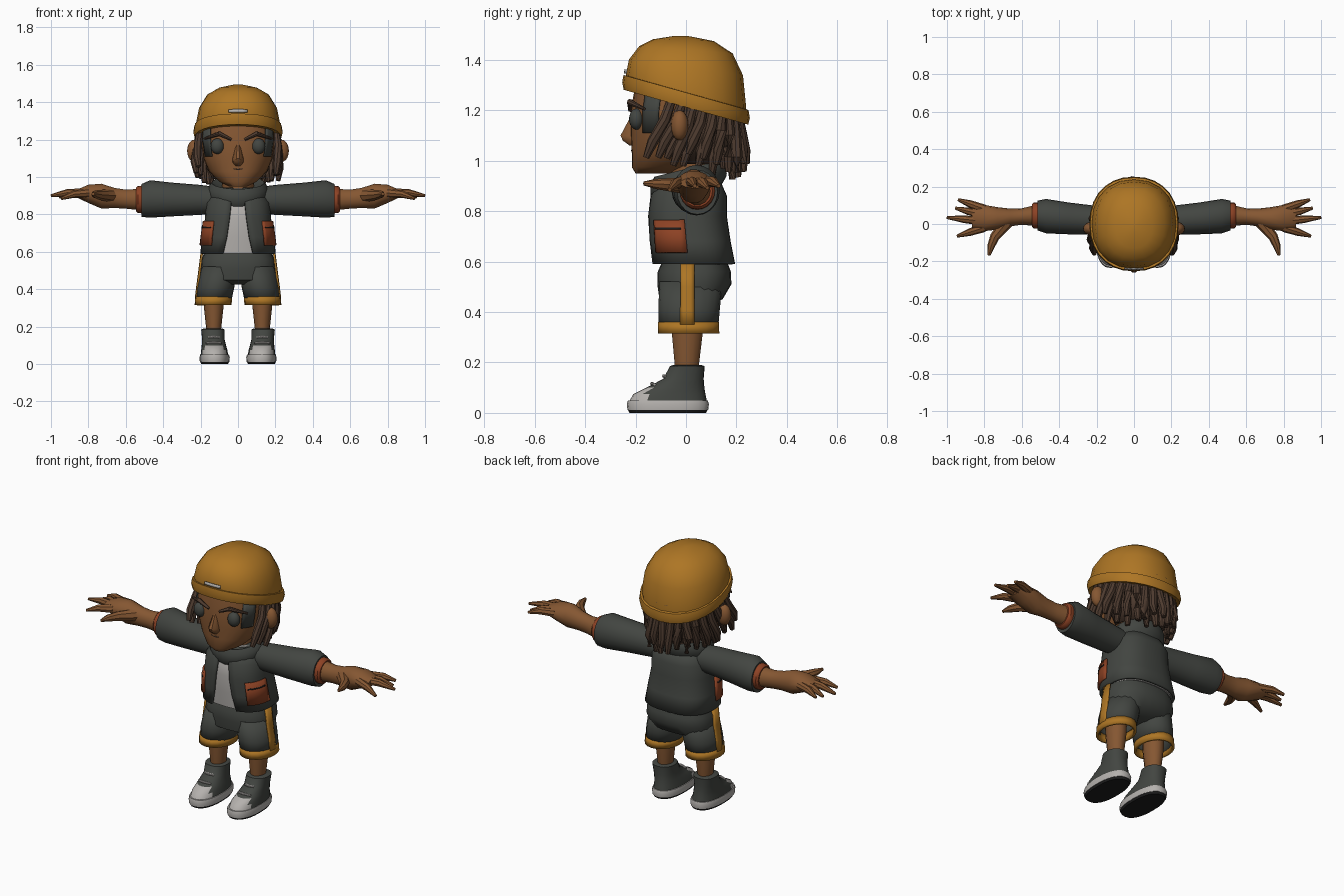
import bpy, bmesh, random
from math import sin, cos, radians, copysign
from mathutils import Vector

random.seed(4)
if "Cube" in bpy.data.objects:
    bpy.data.objects.remove(bpy.data.objects["Cube"])


def material(name, *rgb):
    m = bpy.data.materials.new(name)
    m.use_nodes = True
    m.diffuse_color = (*rgb, 1)
    m.node_tree.nodes["Principled BSDF"].inputs["Base Color"].default_value = (*rgb, 1)
    return m


gold = material("mustard", .42, .18, .018)
cloth = material("charcoal", .055, .06, .053)
rust = material("rust", .27, .055, .018)
skin = material("brown skin", .235, .095, .032)
hair = material("dark brown hair", .075, .043, .028)
pale = material("pale grey", .46, .44, .42)
black = material("black rubber", .012, .012, .012)
parts = []


def finish(name, bm, mat, mirror=False, thick=0):
    bmesh.ops.remove_doubles(bm, verts=bm.verts, dist=.0005)
    bmesh.ops.recalc_face_normals(bm, faces=bm.faces)
    mesh = bpy.data.meshes.new(name)
    bm.to_mesh(mesh)
    bm.free()
    mesh.materials.append(mat)
    ob = bpy.data.objects.new(name, mesh)
    bpy.context.collection.objects.link(ob)
    if thick:
        mod = ob.modifiers.new("thickness", 'SOLIDIFY')
        mod.thickness, mod.offset = thick, 0
    if mirror:
        ob.modifiers.new("mirror", 'MIRROR')
    parts.append(ob)
    return ob


def bridge(bm, rings, closed=True, cap=True):
    """Join successive rings of points with quads."""
    rows = [[bm.verts.new(p) for p in ring] for ring in rings]
    n = len(rows[0])
    for a, b in zip(rows, rows[1:]):
        for i in range(n if closed else n - 1):
            j = (i + 1) % n
            bm.faces.new((a[i], a[j], b[j], b[i]))
    if closed and cap:
        bm.faces.new(rows[0])
        bm.faces.new(rows[-1])


def loft(name, rings, mat, arcs=None, power=2, axis='Z', segs=20, cap=True, **opts):
    """Rings: centre x y z, two radii, optional tilt. Arcs: start and end degrees."""
    out = []
    for k, (x, y, z, ra, rb, *tilt) in enumerate(rings):
        lo, hi = (arcs[k] if isinstance(arcs, list) else arcs) if arcs else (0, 360)
        pts = []
        for i in range(segs + 1 if arcs else segs):
            a = radians(lo + (hi - lo) * i / segs)
            u = ra * copysign(abs(cos(a)) ** (2 / power), cos(a))
            v = rb * copysign(abs(sin(a)) ** (2 / power), sin(a))
            slope = tilt[0] if tilt else 0
            pts.append((x + u, y + v, z + slope * v) if axis == 'Z' else (x, y + u, z + v))
        out.append(pts)
    bm = bmesh.new()
    bridge(bm, out, not arcs, cap)
    return finish(name, bm, mat, **opts)


def tubes(name, paths, mat, segs=8, **opts):
    """Each path is a list of (point, radius)."""
    bm = bmesh.new()
    for path in paths:
        pts = [Vector(p) for p, r in path]
        rings = []
        for i, (p, r) in enumerate(path):
            d = pts[min(i + 1, len(pts) - 1)] - pts[max(i - 1, 0)]
            q = d.to_track_quat('Z', 'Y')
            rings.append([pts[i] + q @ Vector((r * cos(radians(360 * k / segs)),
                          r * sin(radians(360 * k / segs)), 0)) for k in range(segs)])
        bridge(bm, rings)
    return finish(name, bm, mat, **opts)


def ball(name, centre, size, mat):
    bm = bmesh.new()
    bmesh.ops.create_uvsphere(bm, u_segments=16, v_segments=10, radius=1)
    bmesh.ops.scale(bm, verts=bm.verts, vec=size)
    bmesh.ops.translate(bm, verts=bm.verts, vec=centre)
    return finish(name, bm, mat, mirror=True)


def grow(rings, d):
    return [(x, y, z, a + d, b + d, *t) for x, y, z, a, b, *t in rings]


# Head and face
head = [(0, -.13, .95, .05, .07), (0, -.1, .975, .1, .115), (0, -.05, 1.03, .155, .165),
        (0, -.02, 1.1, .185, .2), (0, -.01, 1.2, .2, .21), (0, 0, 1.3, .2, .2)]
loft("head", head, skin, power=2.3, segs=28)
loft("neck", [(0, .02, .85, .08, .08), (0, .02, 1.04, .09, .09)], skin)
loft("nose", [(0, -.2, 1.18, .012, .018), (0, -.212, 1.1, .03, .05),
              (0, -.208, 1.08, .032, .045), (0, -.2, 1.06, .018, .025)], skin, segs=10)
ball("ears", (.232, -.025, 1.14), (.04, .035, .06), skin)
ball("eyes", (.11, -.196, 1.165), (.036, .03, .042), cloth)
tubes("eyebrows", [[((.035, -.222, 1.2), .007), ((.1, -.222, 1.232), .013),
                    ((.18, -.165, 1.205), .006)]], hair, mirror=True)
tubes("mouth", [[((-.025, -.211, 1.045), .004), ((0, -.214, 1.04), .004),
                 ((.025, -.211, 1.045), .004)]], hair)
loft("sideburns", grow([(0, -.018, 1.11, .187, .201), (0, -.01, 1.2, .2, .21),
                        (0, -.005, 1.26, .2, .205)], .003),
     cloth, arcs=(-46, -24), power=2.3, segs=4, mirror=True, thick=.006)

# Hair: a scalp shell and hanging locks
loft("scalp", [(0, .01, .99, .13, .15), (0, .01, 1.08, .18, .19), (0, .01, 1.24, .21, .22)],
     hair, arcs=(-2, 182), thick=.01)


def lock(deg, inset, length):
    a = radians(deg)
    c, s = cos(a), sin(a)
    sweep = .1 * (1 - max(s, 0)) ** .7
    top = 1.25 - .3 * s * .2
    end = 1.0 - .05 * s + length
    r = .205 - inset
    jig = random.uniform(-.012, .012)
    return [((r * c, r * s, top), .018),
            (((r + .015) * c, (r + .015) * s - sweep * .3, (top * .6 + end * .4)), .022),
            (((r + .022) * c + jig, (r + .03) * s - sweep * .75, top * .25 + end * .75), .022),
            (((r + .015) * c + jig, (r + .035) * s - sweep, end), .013)]


locks = [lock(-14 + i * 208 / 18, 0, random.uniform(-.015, .05)) for i in range(19)]
locks += [lock(5 + i * 170 / 13, .03, random.uniform(-.03, .02)) for i in range(14)]
tubes("hair_locks", locks, hair)

# Knitted cap with a tilted turn-up
loft("cap_dome", [(0, 0, 1.25, .225, .237, -.28), (0, 0, 1.28, .226, .238, -.26),
                  (0, 0, 1.37, .208, .226, -.14), (0, 0, 1.44, .165, .185, -.08),
                  (0, -.01, 1.478, .1, .12, -.03), (0, -.02, 1.495, .02, .025)], gold, power=2.2)
loft("cap_band", [(0, 0, 1.215, .205, .225, -.28), (0, 0, 1.212, .232, .247, -.28),
                  (0, 0, 1.24, .239, .253, -.28), (0, 0, 1.27, .234, .248, -.28),
                  (0, 0, 1.272, .215, .23, -.28)], gold, power=2.2, segs=28)
loft("cap_tag", [(0, 0, 1.283, .23, .243, -.26), (0, 0, 1.307, .226, .24, -.23)],
     pale, arcs=(-101, -79), power=2.2, segs=4, thick=.007)

# Jacket over a shirt
body = [(0, .028, .59, .195, .16), (0, .015, .68, .185, .155), (0, .005, .78, .17, .15),
        (0, .01, .86, .165, .145), (0, .02, .94, .115, .1)]
loft("shirt", grow(body, -.014), pale, power=2.6, segs=24)
gaps = [18, 13, 10, 8, 8]
loft("jacket", body, cloth, arcs=[(g - 90, 270 - g) for g in gaps],
     power=2.6, segs=32, thick=.014)
loft("collar", [(0, .01, .87, .14, .13, .25), (0, .01, .9, .16, .15, .25),
                (0, .01, .945, .16, .15, .25), (0, .01, .97, .14, .135, .25),
                (0, .01, .95, .1, .1, .25)], cloth, segs=24)
loft("pockets", grow([(0, .019, .635, .19, .157), (0, .012, .7, .182, .153),
                      (0, .006, .765, .172, .15)], .01),
     rust, arcs=(-50, -2), power=2.6, segs=8, mirror=True, thick=.012)
loft("pocket_slits", grow([(0, .009, .727, .178, .152), (0, .009, .734, .177, .152)], .015),
     black, arcs=(-46, -6), power=2.6, segs=8, mirror=True, thick=.006)
loft("sleeves", [(.1, .02, .875, .07, .07), (.2, .02, .878, .077, .08),
                 (.35, .03, .88, .085, .09), (.47, .042, .883, .092, .1),
                 (.515, .045, .875, .08, .088)], cloth, axis='X', mirror=True)
loft("cuffs", [(.5, .045, .88, .066, .07), (.515, .045, .88, .07, .074),
               (.535, .045, .88, .07, .072), (.545, .045, .88, .06, .062)],
     rust, axis='X', mirror=True)

# Bare forearms, palms and fingers
loft("forearms", [(.53, .045, .88, .055, .058), (.6, .04, .882, .044, .052),
                  (.66, .035, .888, .047, .055), (.73, .03, .898, .06, .068),
                  (.8, .032, .91, .07, .05), (.865, .035, .912, .06, .02)],
     skin, axis='X', segs=14, mirror=True)
tips = [(.94, .13, .9), (.955, .085, .892), (1, .035, .9), (.945, -.065, .885)]
fingers = []
for k, tip in enumerate(tips):
    base = Vector((.8, .08 - .033 * k, .915))
    mid = base.lerp(Vector(tip), .55) + Vector((0, 0, .01))
    fingers.append([(base, .024), (mid, .02), (tip, .008)])
fingers.append([((.68, .01, .9), .035), ((.745, -.07, .905), .026),
                ((.765, -.12, .908), .02), ((.775, -.168, .91), .008)])
tubes("fingers", fingers, skin, mirror=True)

# Shorts with hem and side stripe
loft("shorts_seat", [(0, .035, .62, .17, .12), (0, .033, .56, .195, .145),
                     (0, .033, .51, .2, .147), (0, .02, .45, .19, .125),
                     (0, .01, .425, .08, .06)], cloth, power=2.4, segs=24)
loft("shorts_legs", [(.1, .02, .52, .09, .12), (.12, .012, .41, .095, .117),
                     (.13, .01, .34, .09, .113)], cloth, cap=False, mirror=True, thick=.01)
loft("shorts_hems", [(.13, .01, .36, .091, .114), (.133, .01, .315, .092, .115)],
     gold, cap=False, mirror=True, thick=.014)
loft("side_stripes", [(0, .005, .59, .196, .14), (0, .005, .5, .207, .14),
                      (0, .005, .41, .219, .14), (0, .005, .35, .226, .14)],
     gold, arcs=(-11, 11), segs=4, mirror=True, thick=.01)
loft("legs", [(.13, .005, .4, .055, .065), (.13, .005, .31, .053, .062),
              (.13, .003, .17, .038, .047)], skin, segs=14, mirror=True)

# High-top shoes
loft("shoe_treads", [(.125, -.072, 0, .072, .152), (.125, -.072, .014, .078, .159)],
     black, power=2.4, segs=24, mirror=True)
loft("shoe_soles", [(.125, -.072, .012, .079, .16), (.125, -.072, .035, .081, .163),
                    (.125, -.072, .05, .077, .158)], pale, power=2.4, segs=24, mirror=True)
upper = loft("shoe_uppers", [(.126, -.071, .045, .074, .154), (.127, -.066, .075, .07, .143),
                             (.129, -.042, .1, .065, .115), (.132, -.01, .135, .06, .08),
                             (.134, .005, .185, .063, .069), (.134, .005, .19, .05, .055)],
             cloth, power=2.3, segs=24, mirror=True)
upper.data.materials.append(pale)
for f in upper.data.polygons:
    if f.center.y < -.14 and len(f.vertices) == 4:
        f.material_index = 1
tubes("laces", [[((.13 - w, y + .01, z), .006), ((.13, y, z + .003), .007),
                 ((.13 + w, y + .01, z), .006)]
                for y, z, w in ((-.135, .113, .04), (-.088, .143, .028))], pale, mirror=True)

# Smooth shading with crisp edges
for ob in bpy.context.selected_objects:
    ob.select_set(False)
for ob in parts:
    ob.select_set(True)
bpy.context.view_layer.objects.active = parts[0]
bpy.ops.object.shade_smooth_by_angle(angle=radians(42))
